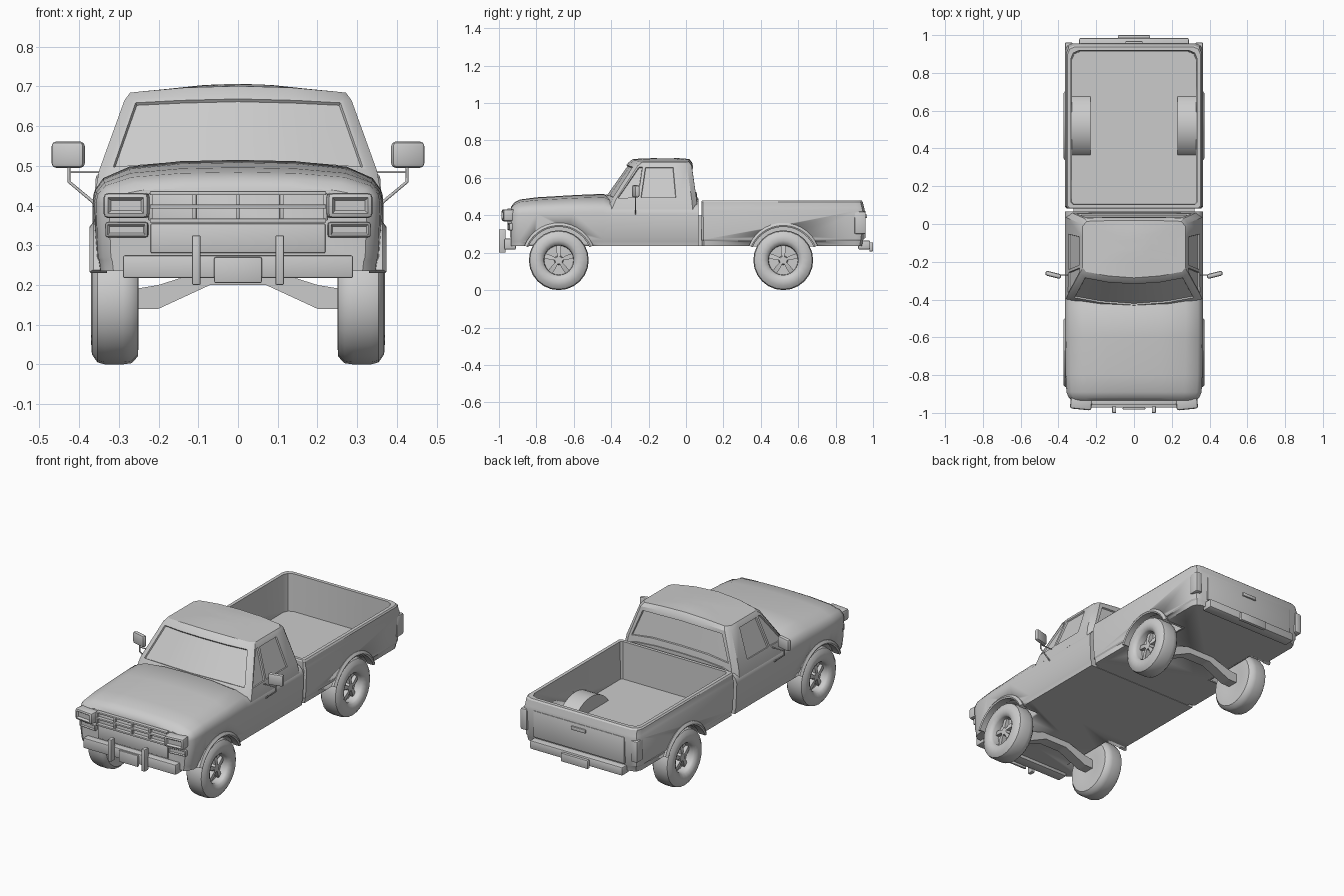
import bpy, bmesh, math
from mathutils import Matrix, Vector

cube = bpy.data.objects.get("Cube")
if cube:
    bpy.data.objects.remove(cube, do_unlink=True)

GREY = (0.6, 0.6, 0.6, 1)
paint = bpy.data.materials.new("plain_grey")
paint.use_nodes = True
paint.diffuse_color = GREY
paint.node_tree.nodes["Principled BSDF"].inputs["Base Color"].default_value = GREY
SIDES = ((1, "left"), (-1, "right"))
AXLES = ((-0.68, "front"), (0.52, "rear"))
AXLE_Z = 0.16


def finish(name, bm, angle=35):
    bmesh.ops.recalc_face_normals(bm, faces=bm.faces)
    mesh = bpy.data.meshes.new(name)
    bm.to_mesh(mesh)
    bm.free()
    obj = bpy.data.objects.new(name, mesh)
    bpy.context.collection.objects.link(obj)
    mesh.materials.append(paint)
    bpy.ops.object.select_all(action='DESELECT')
    obj.select_set(True)
    bpy.context.view_layer.objects.active = obj
    bpy.ops.object.shade_smooth_by_angle(angle=math.radians(angle))
    return obj


def skin(rings):
    """Bridge closed rings into a capped solid; also return the bands of faces."""
    bm = bmesh.new()
    rows = [[bm.verts.new(p) for p in ring] for ring in rings]
    n = len(rows[0])
    bands = [[bm.faces.new((a[j], a[(j + 1) % n], b[(j + 1) % n], b[j])) for j in range(n)]
             for a, b in zip(rows, rows[1:])]
    bm.faces.new(rows[0])
    bm.faces.new(rows[-1])
    return bm, bands


def loft(name, rings, angle=35):
    return finish(name, skin(rings)[0], angle)


def box(name, x, y, z, bevel=0.0, turn=0.0, inset=0.0):
    """Box between ranges, optionally bevelled, turned about z, front face recessed."""
    bm = bmesh.new()
    mid = Vector([(r[0] + r[1]) / 2 for r in (x, y, z)])
    size = [abs(r[1] - r[0]) for r in (x, y, z)]
    bmesh.ops.create_cube(bm, size=1)
    bmesh.ops.scale(bm, vec=size, verts=bm.verts)
    if bevel:
        bmesh.ops.bevel(bm, geom=bm.edges[:], offset=bevel, segments=2, profile=0.5, affect='EDGES')
    if inset:
        front = min(bm.faces, key=lambda f: f.calc_center_median().y)
        bmesh.ops.inset_region(bm, faces=[front], thickness=inset, depth=-inset)
    bmesh.ops.transform(bm, matrix=Matrix.Translation(mid) @ Matrix.Rotation(turn, 4, 'Z'), verts=bm.verts)
    return finish(name, bm)


def rod(name, points, radius):
    curve = bpy.data.curves.new(name, 'CURVE')
    curve.dimensions = '3D'
    curve.bevel_depth = radius
    curve.bevel_resolution = 1
    curve.use_fill_caps = True
    line = curve.splines.new('POLY')
    line.points.add(len(points) - 1)
    for p, co in zip(line.points, points):
        p.co = (*co, 1)
    curve.materials.append(paint)
    bpy.context.collection.objects.link(bpy.data.objects.new(name, curve))


def mirrored(half):
    return half + [(-x, y, z) for x, y, z in half[-2:0:-1]]


def around(y, r, a, x):
    return (x, y + r * math.cos(a), AXLE_Z + r * math.sin(a))


def circle(y, r, x, n=24):
    return [around(y, r, math.tau * i / n, x) for i in range(n)]


def cut_arch(obj, y):
    for s, side in SIDES:
        cutter = loft("arch_cutter", [circle(y, 0.182, s * x) for x in (0.235, 0.5)])
        cutter.hide_render = True
        mod = obj.modifiers.new("arch", 'BOOLEAN')
        mod.operation, mod.solver, mod.object = 'DIFFERENCE', 'EXACT', cutter
        bpy.context.view_layer.objects.active = obj
        bpy.ops.object.modifier_apply(modifier=mod.name)
        bpy.data.objects.remove(cutter, do_unlink=True)


# Hood, fenders and lower cab, skinned from front to back
def body_section(y, hw, top):
    shape = ((1, 0.1), (0.985, 0.35), (0.93, 0.6), (0.75, 0.85), (0.4, 0.97), (0, 1))
    half = [(0, y, 0.235), (hw * 0.965, y, 0.235), (hw * 0.975, y, 0.262), (hw * 0.985, y, 0.27)]
    half += [(hw * w, y, 0.4 + (top - 0.4) * f) for w, f in shape]
    return mirrored(half)


STATIONS = ((-0.935, 0.325, 0.445), (-0.92, 0.345, 0.467), (-0.89, 0.358, 0.484), (-0.8, 0.362, 0.496),
            (-0.6, 0.365, 0.508), (-0.44, 0.365, 0.515), (-0.4, 0.365, 0.49), (0.067, 0.365, 0.49))
body = loft("lower_body", [body_section(*s) for s in STATIONS])
cut_arch(body, AXLES[0][0])


# Cab top with recessed windows
def cab_ring(z, hw, yf, yc, yv, yr, yb, crown):
    plan = ((0, yf), (0.5, yf + 0.25 * (yc - yf)), (0.93, yc - 0.008), (1, yc + 0.012), (1, yv), (1, yr),
            (1, yb - 0.03), (0.92, yb - 0.004), (0.5, yb), (0, yb))
    return mirrored([(w * hw, y, z + crown * (1 - w * w)) for w, y in plan])


CAB = ((0.43, 0.36, -0.46, -0.41, -0.26, -0.05, 0.066, 0),
       (0.488, 0.35, -0.437, -0.385, -0.25, -0.045, 0.06, 0.012),
       (0.665, 0.286, -0.31, -0.27, -0.225, -0.06, 0.034, 0.015),
       (0.684, 0.272, -0.285, -0.245, -0.2, -0.07, 0.018, 0.017),
       (0.691, 0.2, -0.22, -0.19, -0.16, -0.08, -0.02, 0.013),
       (0.703, 0.09, -0.16, -0.15, -0.14, -0.09, -0.05, 0.003))
bm, bands = skin([cab_ring(*level) for level in CAB])
bmesh.ops.recalc_face_normals(bm, faces=bm.faces)
glass = bands[1]
WINDOWS = (((0, 1, 16, 17), 0.014), ((3,), 0.01), ((14,), 0.01), ((4,), 0.012), ((13,), 0.012),
           ((7, 8, 9, 10), 0.024))
for picks, edge in WINDOWS:
    bmesh.ops.inset_region(bm, faces=[glass[i] for i in picks], thickness=edge, depth=0)
    bmesh.ops.inset_region(bm, faces=[glass[i] for i in picks], thickness=0.003, depth=-0.008)
finish("cab_top", bm, 30)


# Open cargo bed
def bed_ring(z, hw, y0, y1):
    return mirrored([(0, y0, z), (hw - 0.01, y0, z), (hw, y0 + 0.01, z), (hw, y1 - 0.04, z),
                     (hw - 0.012, y1 - 0.012, z), (hw - 0.04, y1, z), (0, y1, z)])


BED = ((0.235, 0.35, 0.085, 0.94), (0.262, 0.353, 0.085, 0.945), (0.27, 0.358, 0.083, 0.948),
       (0.425, 0.365, 0.082, 0.956), (0.44, 0.36, 0.082, 0.953), (0.472, 0.358, 0.082, 0.945),
       (0.48, 0.352, 0.086, 0.938), (0.48, 0.333, 0.104, 0.918), (0.27, 0.328, 0.108, 0.912))
bed = loft("cargo_bed", [bed_ring(*level) for level in BED], 25)
cut_arch(bed, AXLES[1][0])
box("chassis_joint", (-0.32, 0.32), (0.05, 0.1), (0.237, 0.4))

# Wheels, arch lips, housings and axles
TIRE = ((0.07, 0.255), (0.1, 0.25), (0.14, 0.252), (0.157, 0.268), (0.16, 0.29), (0.16, 0.335), (0.155, 0.354),
        (0.135, 0.368), (0.105, 0.37), (0.086, 0.36), (0.08, 0.35), (0.078, 0.315), (0.025, 0.315), (0.02, 0.342))
ARC = [math.radians(23 + 134 * i / 14) for i in range(15)]
for y, end in AXLES:
    for s, side in SIDES:
        tag = f"{end}_{side}"
        loft("wheel_" + tag, [circle(y, r, s * x) for r, x in TIRE], 40)
        for k in range(5):
            a = math.pi / 2 + math.tau * k / 5
            spoke = [[around(y, r, a + d / r, s * x) for d, x in
                      ((-w, 0.31), (w, 0.31), (w, h), (-w, h))]
                     for r, w, h in ((0.015, 0.006, 0.342), (0.045, 0.012, 0.34), (0.08, 0.013, 0.33))]
            loft(f"spoke_{tag}_{k}", spoke)
        lip = [[around(y, r, a, s * x) for r, x in ((0.178, 0.33), (0.178, 0.37), (0.186, 0.374), (0.2, 0.364),
                                                   (0.2, 0.33))] for a in ARC]
        loft("arch_lip_" + tag, lip)
        if end == "rear":
            shell = [[around(y, r, a, s * x) for r, x in ((0.182, 0.23), (0.182, 0.345), (0.191, 0.345),
                                                         (0.191, 0.23))] for a in ARC]
            loft("wheel_housing_" + side, shell)
            loft("housing_wall_" + side, [[around(y, 0.19, a, s * x) for a in ARC] for x in (0.23, 0.237)])
    low = [(0.26, 0.14), (0.2, 0.14), (0.07, 0.2)]
    high = [(0.08, 0.238), (0.2, 0.2), (0.26, 0.19)]
    outline = low + [(-x, z) for x, z in low[::-1]] + [(-x, z) for x, z in high[::-1]] + high
    loft(end + "_axle", [[(x, y + d, z) for x, z in outline] for d in (-0.03, 0.03)])

# Grille bars
for z in (0.362, 0.397, 0.431):
    box("grille_bar", (-0.222, 0.222), (-0.955, -0.925), (z - 0.005, z + 0.005), 0.002)
for i in range(-2, 3):
    box("grille_post", (i * 0.11 - 0.005, i * 0.11 + 0.005), (-0.95, -0.925), (0.362, 0.431), 0.002)
box("lower_front_panel", (-0.22, 0.22), (-0.942, -0.92), (0.28, 0.355), 0.004)

# Front bumper with guards
box("front_bumper", (-0.29, 0.29), (-0.972, -0.91), (0.217, 0.275), 0.006)
box("front_plate", (-0.06, 0.06), (-0.982, -0.97), (0.205, 0.27), 0.004)

# Tailgate and rear bumper
box("tailgate", (-0.285, 0.285), (0.93, 0.959), (0.275, 0.425), 0.004)
box("tailgate_handle", (-0.045, 0.045), (0.95, 0.968), (0.385, 0.405), 0.004)
box("rear_bumper", (-0.29, 0.29), (0.92, 0.985), (0.217, 0.266), 0.008)
box("rear_plate", (-0.085, 0.085), (0.98, 1.0), (0.207, 0.255), 0.004)


def span(s, a, b):
    return (s * a, s * b)


# Paired lamps, guards and mirrors
for s, side in SIDES:
    box("headlight_" + side, span(s, 0.222, 0.336), (-0.982, -0.9), (0.368, 0.432), 0.012, s * 0.1, 0.01)
    box("turn_signal_" + side, span(s, 0.225, 0.332), (-0.95, -0.9), (0.32, 0.358), 0.006, s * 0.1, 0.006)
    box("bumper_guard_" + side, span(s, 0.094, 0.116), (-1.0, -0.965), (0.2, 0.325), 0.004)
    box("tail_light_" + side, span(s, 0.325, 0.366), (0.9, 0.961), (0.3, 0.42), 0.008)
    box("mirror_" + side, span(s, 0.385, 0.47), (-0.282, -0.256), (0.495, 0.561), 0.011, s * 0.25)
    rod("mirror_arm_" + side, [(s * 0.33, -0.27, 0.484), (s * 0.426, -0.27, 0.484)], 0.003)
    rod("mirror_brace_" + side, [(s * 0.426, -0.27, 0.5), (s * 0.426, -0.27, 0.46), (s * 0.36, -0.27, 0.405)], 0.004)
